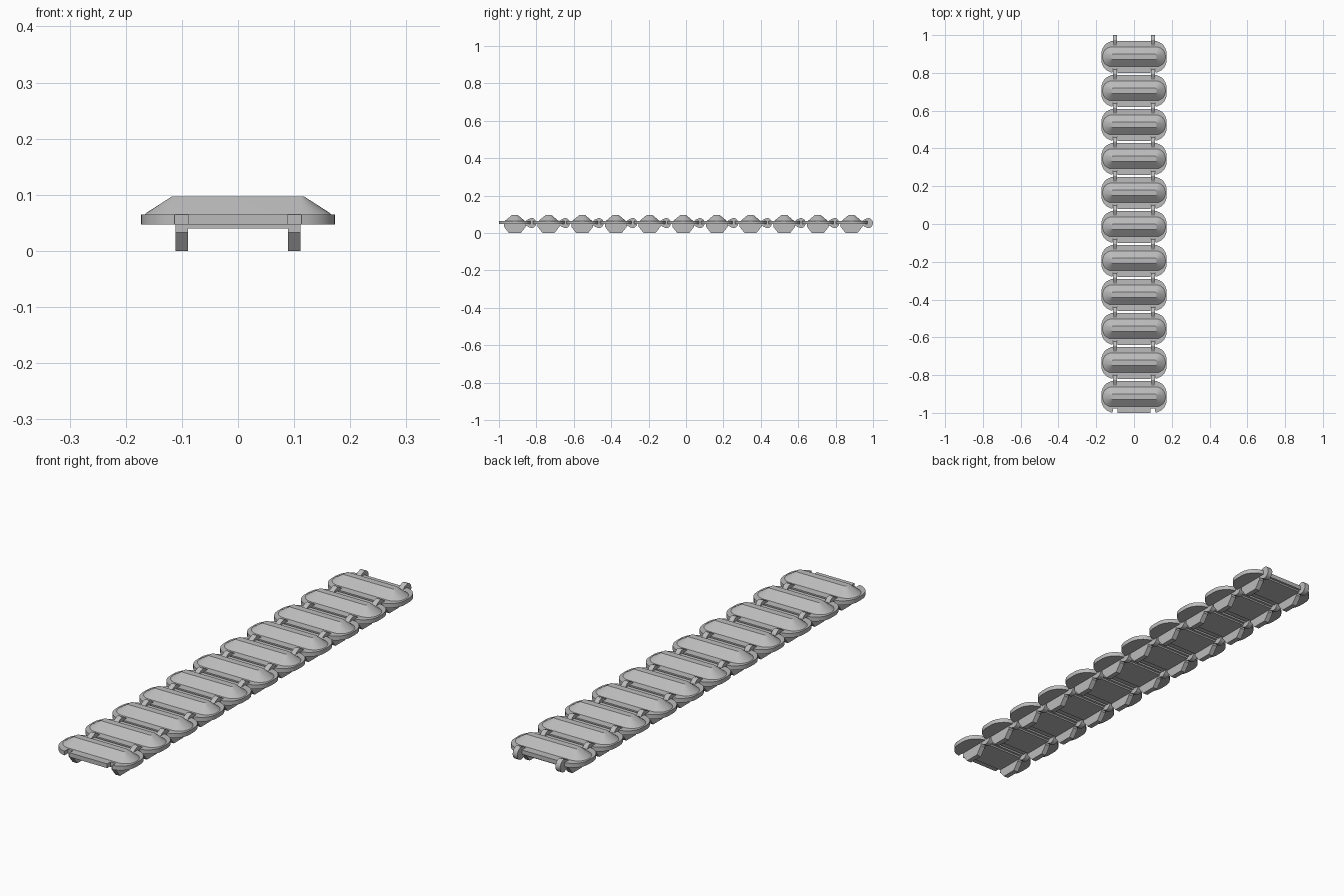
import bpy, bmesh, math

if "Cube" in bpy.data.objects:
    bpy.data.objects.remove(bpy.data.objects["Cube"])

LINKS, PITCH, FIRST = 11, 0.18, -0.915

steel = bpy.data.materials.new("steel_grey")
steel.diffuse_color = (0.5, 0.5, 0.5, 1)
steel.use_nodes = True
steel.node_tree.nodes["Principled BSDF"].inputs["Base Color"].default_value = steel.diffuse_color


def finish(name, bm):
    """Turn one link's part into an object repeated along the track."""
    bmesh.ops.recalc_face_normals(bm, faces=bm.faces)
    me = bpy.data.meshes.new(name)
    bm.to_mesh(me)
    bm.free()
    me.materials.append(steel)
    ob = bpy.data.objects.new(name, me)
    bpy.context.collection.objects.link(ob)
    ob.location.y = FIRST
    bpy.ops.object.select_all(action='DESELECT')
    ob.select_set(True)
    bpy.context.view_layer.objects.active = ob
    bpy.ops.object.shade_smooth_by_angle(angle=math.radians(30))
    arr = ob.modifiers.new("links", 'ARRAY')
    arr.count = LINKS
    arr.use_relative_offset = False
    arr.use_constant_offset = True
    arr.constant_offset_displace = (0, PITCH, 0)
    return ob


def loft(bm, loops):
    """Skin matching closed loops and cap both ends."""
    rings = [[bm.verts.new(p) for p in loop] for loop in loops]
    n = len(rings[0])
    for a, b in zip(rings, rings[1:]):
        for i in range(n):
            j = (i + 1) % n
            bm.faces.new((a[i], a[j], b[j], b[i]))
    bm.faces.new(rings[0][::-1])
    bm.faces.new(rings[-1])


def arc(cx, cy, r, a0, a1, n):
    return [(cx + r * math.cos(math.radians(a0 + (a1 - a0) * i / n)),
             cy + r * math.sin(math.radians(a0 + (a1 - a0) * i / n)))
            for i in range(n + 1)]


def rounded(hw, hh, r, z, n=6):
    pts = []
    for k, (sx, sy) in enumerate(((1, 1), (-1, 1), (-1, -1), (1, -1))):
        pts += arc(sx * (hw - r), sy * (hh - r), r, k * 90, k * 90 + 90, n)
    return [(x, y, z) for x, y in pts]


# Shoe plate: rounded outline with two notches in the front edge
half = [(0.088, -0.085), (0.088, -0.062), (0.112, -0.062)]
half += arc(0.103, -0.015, 0.07, -82, 0, 7) + arc(0.103, 0.015, 0.07, 0, 90, 7)
outline = half + [(-x, y) for x, y in reversed(half)]
bm = bmesh.new()
loft(bm, [[(x, y, z) for x, y in outline] for z in (0.047, 0.065)])
finish("shoe_plate", bm)

# Raised grouser ridge on top
bm = bmesh.new()
loft(bm, [rounded(0.167, 0.053, 0.05, 0.0645),
          rounded(0.163, 0.049, 0.047, 0.068),
          rounded(0.118, 0.014, 0.006, 0.097)])
finish("grouser", bm)

# Thin inner panel between the guide teeth
bm = bmesh.new()
loft(bm, [[(x, y, z) for x, y in ((-.09, -.056), (.09, -.056), (.09, .075), (-.09, .075))]
          for z in (0.040, 0.0475)])
finish("inner_panel", bm)

# Guide teeth and hinge hooks, one on each side
tooth = [(-0.032, 0), (0.032, 0), (0.058, 0.033), (0.058, 0.05),
         (-0.058, 0.05), (-0.058, 0.033)]
hook = arc(0.088, 0.053, 0.027, -90, 90, 10) + [(0.07, 0.073), (0.055, 0.062), (0.055, 0.045), (0.07, 0.033)]
for name, profile in (("guide_teeth", tooth), ("hinge_hooks", hook)):
    bm = bmesh.new()
    for s in (-1, 1):
        loft(bm, [[(s * x, y, z) for y, z in profile] for x in (0.089, 0.111)])
    finish(name, bm)
